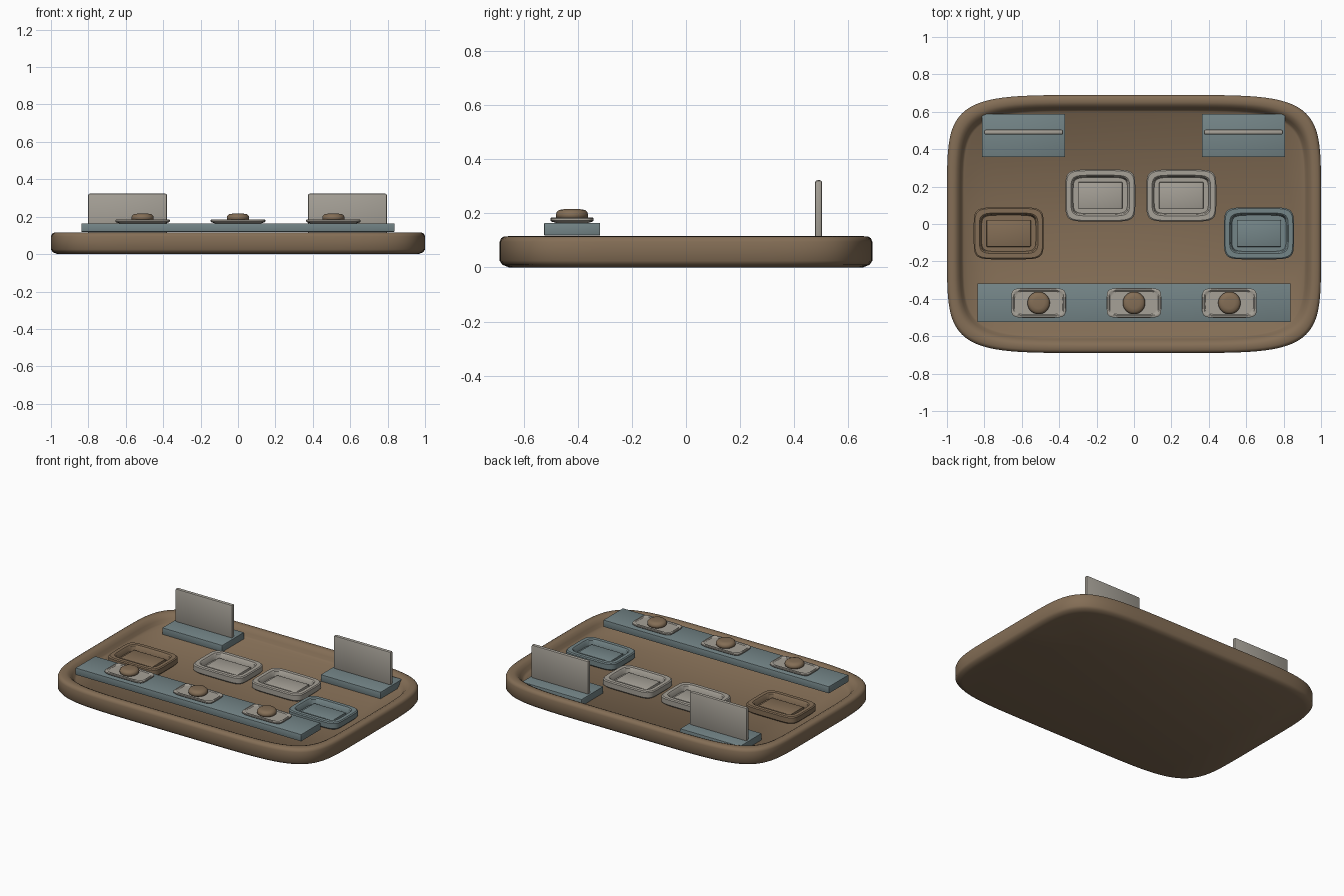
import bpy, bmesh, math

old = bpy.data.objects.get("Cube")
if old:
    bpy.data.objects.remove(old, do_unlink=True)


def material(name, rgb):
    m = bpy.data.materials.new(name)
    m.use_nodes = True
    m.diffuse_color = (*rgb, 1)
    m.node_tree.nodes["Principled BSDF"].inputs["Base Color"].default_value = (*rgb, 1)
    return m


BROWN = material("warm_brown", (0.23, 0.155, 0.092))
BLUE = material("slate_blue", (0.175, 0.235, 0.245))
GREY = material("pale_grey", (0.38, 0.355, 0.31))


def finish(bm, name, mat, angle=35):
    bmesh.ops.recalc_face_normals(bm, faces=bm.faces)
    mesh = bpy.data.meshes.new(name)
    bm.to_mesh(mesh)
    bm.free()
    mesh.materials.append(mat)
    obj = bpy.data.objects.new(name, mesh)
    bpy.context.collection.objects.link(obj)
    bpy.ops.object.select_all(action="DESELECT")
    obj.select_set(True)
    bpy.context.view_layer.objects.active = obj
    bpy.ops.object.shade_smooth_by_angle(angle=math.radians(angle))
    return obj


def outline(hx, hy, power, count):
    """Rounded rectangle as a superellipse; power 2 is an ellipse."""
    pts = []
    for i in range(count):
        t = math.tau * (i + 0.5) / count
        c, s = math.cos(t), math.sin(t)
        pts.append((math.copysign(hx * abs(c) ** (2 / power), c),
                    math.copysign(hy * abs(s) ** (2 / power), s)))
    return pts


def loft(name, mat, size, profile, centre=(0, 0, 0), power=6, count=48, angle=35):
    """Stack outlines; each profile point is (inset from the edge, height)."""
    bm = bmesh.new()
    rings = []
    for inset, z in profile:
        rings.append([bm.verts.new((centre[0] + x, centre[1] + y, centre[2] + z))
                      for x, y in outline(size[0] - inset, size[1] - inset, power, count)])
    for a, b in zip(rings, rings[1:]):
        for i in range(count):
            j = (i + 1) % count
            bm.faces.new((a[i], a[j], b[j], b[i]))
    bm.faces.new(rings[0][::-1])
    bm.faces.new(rings[-1])
    return finish(bm, name, mat, angle)


def box(name, mat, low, high, bevel=0.004):
    bm = bmesh.new()
    bmesh.ops.create_cube(bm, size=1)
    for v in bm.verts:
        v.co = [(l + h) / 2 + c * (h - l) for l, h, c in zip(low, high, v.co)]
    bmesh.ops.bevel(bm, geom=bm.edges[:], offset=bevel, segments=2,
                    profile=0.5, affect="EDGES")
    return finish(bm, name, mat)


FLOOR = 0.06

# Tray with a rounded raised rim
loft("tray", BROWN, (1, 0.69),
     [(0.035, 0), (0.01, 0.01), (0, 0.025), (0, 0.095), (0.005, 0.108),
      (0.016, 0.115), (0.04, 0.116), (0.055, 0.109), (0.07, 0.09),
      (0.08, 0.07), (0.09, FLOOR)], count=96, angle=50)

# Shallow dishes, each with a raised block inside
dishes = [("left_grey", GREY, -0.18, 0.152), ("right_grey", GREY, 0.253, 0.152),
          ("brown", BROWN, -0.67, -0.05), ("blue", BLUE, 0.668, -0.05)]
for label, mat, x, y in dishes:
    loft(label + "_dish", mat, (0.187, 0.139),
         [(0.012, 0), (0, 0.012), (0, 0.046), (0.006, 0.052),
          (0.03, 0.052), (0.036, 0.046), (0.042, 0.016)],
         centre=(x, y, FLOOR - 0.002))
    box(label + "_dish_block", mat, (x - 0.118, y - 0.072, FLOOR + 0.005),
        (x + 0.118, y + 0.072, FLOOR + 0.032))

# Front shelf carrying three saucers with knobs
box("front_shelf", BLUE, (-0.838, -0.525, 0.119), (0.836, -0.318, 0.165), 0.002)
for i, x in enumerate((-0.51, 0, 0.51)):
    loft(f"saucer_{i + 1}", GREY, (0.146, 0.08),
         [(0.024, 0), (0.004, 0.006), (0, 0.01), (0, 0.018),
          (0.004, 0.021), (0.012, 0.021), (0.018, 0.016)],
         centre=(x, -0.422, 0.164))
    loft(f"knob_{i + 1}", BROWN, (0.06, 0.06),
         [(0.008, 0), (0.001, 0.006), (0, 0.016), (0.003, 0.025),
          (0.012, 0.033), (0.03, 0.036)],
         centre=(x, -0.422, 0.18), power=2, count=32, angle=50)

# Upright panels on slab bases at the back
for side, x in (("right", -0.59), ("left", 0.585)):
    box(side + "_panel_base", BLUE, (x - 0.222, 0.358, FLOOR - 0.002),
        (x + 0.222, 0.588, 0.104), 0.002)
    box(side + "_panel", GREY, (x - 0.211, 0.478, 0.1),
        (x + 0.211, 0.504, 0.323), 0.008)
